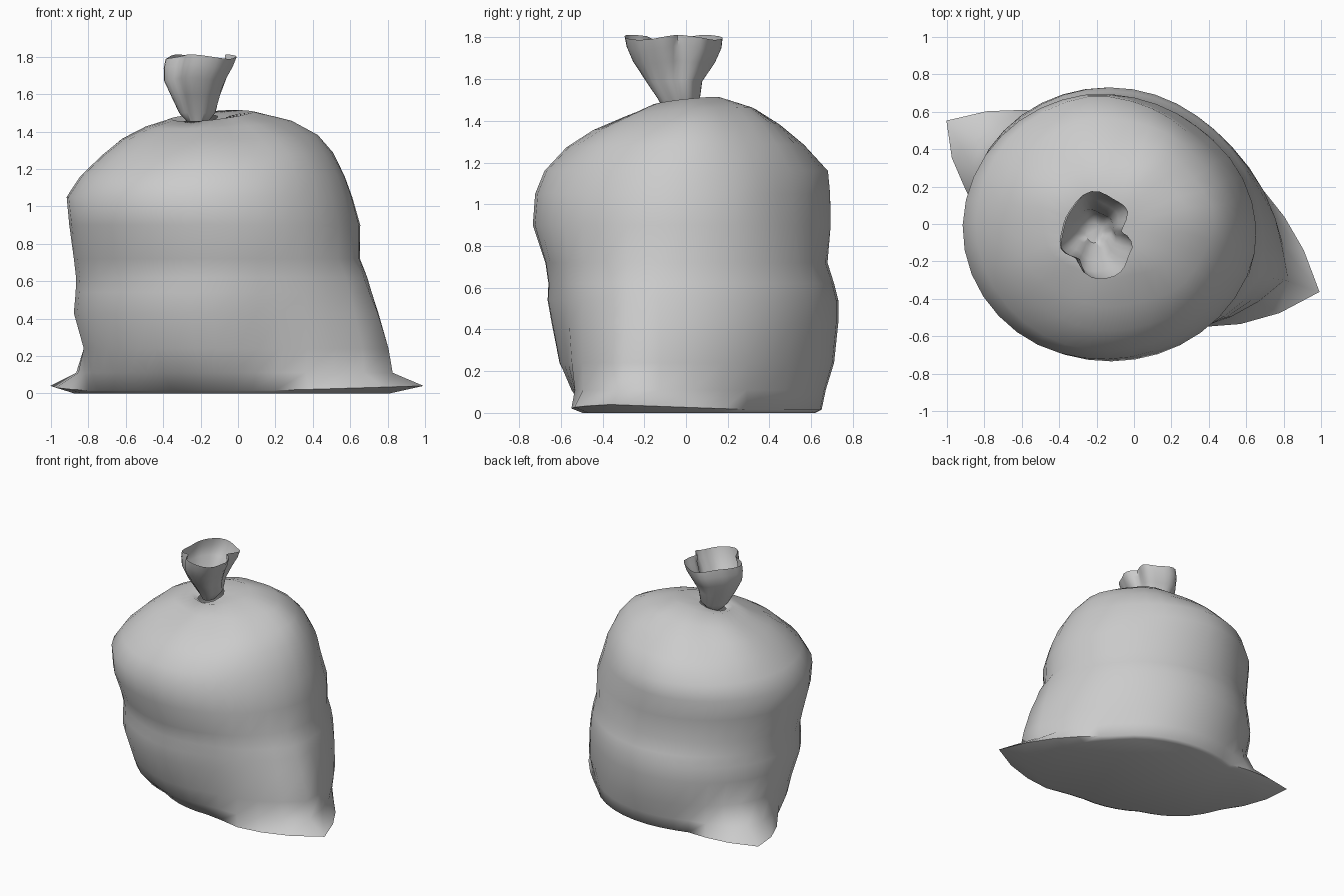
import bpy, bmesh, math
from math import sin, cos, radians

if "Cube" in bpy.data.objects:
    bpy.data.objects.remove(bpy.data.objects["Cube"])

N = 36  # vertices around each ring


def lobe(angle, centre, width, power):
    """Pointed bump around one direction (degrees)."""
    d = abs((angle - centre + 180) % 360 - 180)
    return max(0.0, 1 - d / width) ** power


def oval(angle, x0, x1, y0, y1):
    """Centre and polar radius of an oval given by its bounds."""
    t = radians(angle)
    r = 1 / math.hypot(2 * cos(t) / (x1 - x0), 2 * sin(t) / (y1 - y0))
    return (x0 + x1) / 2, (y0 + y1) / 2, r


def right_corner(angle, z):
    """Right corner: blunt in front, wider towards the back higher up."""
    if (angle + 20) % 360 < 180:
        return lobe(angle, -20, 50 + min(z, 0.3) * 90, 1.8)
    return lobe(angle, -20, 46, 1.3)


def loft(name, rings, sharp):
    """Skin a stack of point rings, closed at the bottom."""
    bm = bmesh.new()
    loops = [[bm.verts.new(p) for p in ring] for ring in rings]
    for a, b in zip(loops, loops[1:]):
        for i in range(N):
            j = (i + 1) % N
            bm.faces.new((a[i], a[j], b[j], b[i]))
    bm.faces.new(loops[0][::-1])
    me = bpy.data.meshes.new(name)
    bm.to_mesh(me)
    bm.free()
    ob = bpy.data.objects.new(name, me)
    bpy.context.collection.objects.link(ob)
    bpy.ops.object.select_all(action='DESELECT')
    ob.select_set(True)
    bpy.context.view_layer.objects.active = ob
    bpy.ops.object.shade_smooth_by_angle(angle=radians(sharp))
    return ob


# Body: z, x range, y range, front-left tuck, right and left corner length,
# flattening of the back-right shoulder
BODY = [
    (0.00, -0.82, 0.58, -0.54, 0.62, .28, .31, .20, 0),
    (0.015, -0.84, 0.61, -0.57, 0.65, .26, .47, .335, 0),
    (0.11, -0.84, 0.61, -0.60, 0.67, .14, .29, .14, 0),
    (0.24, -0.84, 0.61, -0.64, 0.71, .08, .26, .01, 0),
    (0.43, -0.89, 0.61, -0.67, 0.73, .06, .20, 0, 0),
    (0.54, -0.88, 0.62, -0.69, 0.73, .06, .14, 0, 0),
    (0.62, -0.88, 0.62, -0.69, 0.71, .07, .11, 0, 0),
    (0.72, -0.89, 0.63, -0.70, 0.68, .06, .04, 0, .01),
    (0.90, -0.90, 0.66, -0.73, 0.70, -.01, 0, 0, .04),
    (1.05, -0.91, 0.62, -0.71, 0.70, -.03, 0, 0, .06),
    (1.16, -0.84, 0.58, -0.67, 0.69, -.02, 0, 0, .06),
    (1.28, -0.73, 0.51, -0.57, 0.57, 0, 0, 0, .03),
    (1.37, -0.63, 0.42, -0.44, 0.45, 0, 0, 0, .01),
    (1.44, -0.50, 0.28, -0.29, 0.33, 0, 0, 0, 0),
    (1.485, -0.36, 0.08, -0.18, 0.17, 0, 0, 0, 0),
    (1.46, -0.29, -0.11, -0.13, 0.05, 0, 0, 0, 0),
]

rings = []
for k, (z, x0, x1, y0, y1, tuck, right, left, flat) in enumerate(BODY):
    ring = []
    top = max(0.0, (z - 1.2) / 0.28)
    for i in range(N):
        a = 360 * i / N
        t = radians(a)
        cx, cy, r = oval(a, x0, x1, y0, y1)
        r *= 1 - tuck * lobe(a, 238, 72, 0.8)
        tip_right, tip_left = right_corner(a, z), lobe(a, 150, 32, 1.3)
        r += right * tip_right + left * tip_left
        # gathered pleats near the neck, flattened back-right shoulder
        r *= 1 + 0.03 * top * sin(7 * t + 1)
        r -= flat * lobe(a, 45, 50, 0.8)
        dz = 0.03 * min(top, 1) * cos(t - radians(50))
        if k == 1:  # the corner tips lift off the ground
            dz += 0.025 * max(tip_right, tip_left)
        ring.append((cx + r * cos(t), cy + r * sin(t), z + dz))
    rings.append(ring)
loft("bag_body", rings, 60)

# Gathered top: z, x range, y range, fold depth
TUFT = [
    (1.44, -0.26, -0.17, -0.10, 0.01, .05),
    (1.50, -0.31, -0.12, -0.13, 0.06, .08),
    (1.59, -0.35, -0.09, -0.19, 0.07, .08),
    (1.68, -0.39, -0.05, -0.25, 0.13, .07),
    (1.75, -0.39, -0.01, -0.28, 0.16, .07),
    (1.80, -0.38, 0.01, -0.29, 0.165, .07),
]
rings = []
for k, (z, x0, x1, y0, y1, fold) in enumerate(TUFT):
    ring = []
    for i in range(N):
        a = 360 * i / N
        t = radians(a)
        cx, cy, r = oval(a, x0, x1, y0, y1)
        r *= 1 + fold * (0.7 * sin(4 * t + 0.6) + 0.3 * sin(7 * t + 2))
        r *= 1 - 0.09 * k * lobe(a, 12, 30, 1)      # deep fold on the right
        r *= 1 - 0.04 * k * lobe(a, 228, 24, 1)     # smaller fold front left
        dz = 0.012 * sin(3 * t + 1) * k / 5
        ring.append((cx + r * cos(t), cy + r * sin(t), z + dz))
    rings.append(ring)
loft("gathered_top", rings, 60)
